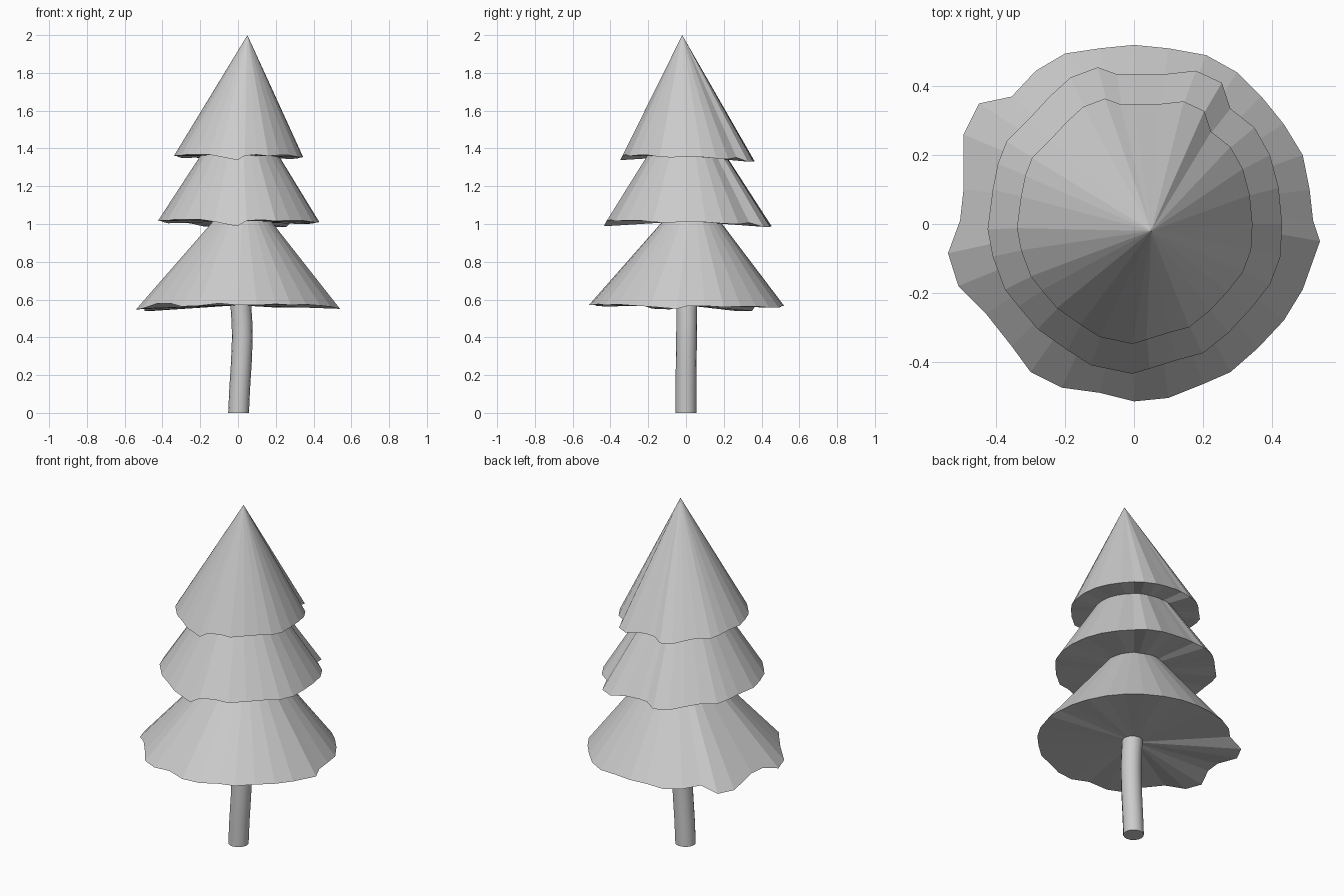
import bpy, bmesh, math

if "Cube" in bpy.data.objects:
    bpy.data.objects.remove(bpy.data.objects["Cube"])

# Wavy skirt outlines, seen from above (counted clockwise from the back)
LOW_RIM = [(0, .52), (.10, .51), (.21, .49), (.30, .44), (.37, .37), (.435, .29), (.49, .20), (.51, .10),
           (.52, .01), (.54, -.05), (.49, -.19), (.435, -.28), (.36, -.36), (.28, -.43), (.20, -.465), (.10, -.505),
           (0, -.515), (-.10, -.49), (-.21, -.475), (-.30, -.43), (-.355, -.355), (-.43, -.26), (-.51, -.18),
           (-.54, -.085), (-.505, .01), (-.495, .10), (-.495, .26), (-.45, .35), (-.355, .37), (-.285, .445),
           (-.20, .495), (-.10, .51)]
UPPER_RIM = [(0, .435), (.09, .435), (.18, .445), (.255, .41), (.28, .335), (.35, .28), (.395, .20), (.42, .105),
             (.43, 0), (.425, -.095), (.395, -.175), (.34, -.245), (.275, -.315), (.20, -.375), (.125, -.395),
             (.045, -.42), (-.005, -.435), (-.125, -.41), (-.195, -.365), (-.28, -.305), (-.335, -.24),
             (-.375, -.19), (-.41, -.095), (-.425, -.015), (-.41, .10), (-.395, .175), (-.37, .24), (-.305, .305),
             (-.245, .37), (-.185, .425), (-.105, .455), (-.05, .435)]


def finish(name, bm):
    bmesh.ops.recalc_face_normals(bm, faces=bm.faces)
    me = bpy.data.meshes.new(name)
    bm.to_mesh(me)
    bm.free()
    ob = bpy.data.objects.new(name, me)
    bpy.context.collection.objects.link(ob)
    return ob


def tier(name, rim, scale, z, mean_r, apex, front_dip=0):
    """Faceted cone over a wavy rim; longer branch tips hang lower."""
    bm = bmesh.new()
    ring = []
    for i, (x, y) in enumerate(rim):
        sag = max(-.01, min(.03, .7 * (math.hypot(x, y) - mean_r)))
        if i == 16:
            sag += front_dip
        ring.append(bm.verts.new((x * scale, y * scale, z - sag)))
    tip = bm.verts.new(apex)
    base = bm.verts.new((0, 0, z))
    for i, v in enumerate(ring):
        w = ring[(i + 1) % len(ring)]
        bm.faces.new((v, w, tip))
        bm.faces.new((w, v, base))
    return finish(name, bm)


tier("lower_branches", LOW_RIM, 1, .57, .515, (.03, .04, 1.20))
tier("middle_branches", UPPER_RIM, 1, 1.015, .425, (.015, 0, 1.69), .02)
tier("top_branches", UPPER_RIM, .8, 1.36, .425, (.05, -.02, 2.0), .015)

# Slightly bent trunk
bm = bmesh.new()
SIDES, R = 16, .055
rings = []
for cx, cy, z in [(.003, 0, 0), (.009, 0, .13), (.018, .001, .27), (.023, .003, .4), (.021, .004, .48),
                  (.015, .004, .57), (.01, .004, .65)]:
    rings.append([bm.verts.new((cx + R * math.cos(a), cy + R * math.sin(a), z))
                  for a in (math.tau * k / SIDES for k in range(SIDES))])
for lo, hi in zip(rings, rings[1:]):
    for k in range(SIDES):
        n = (k + 1) % SIDES
        bm.faces.new((lo[k], lo[n], hi[n], hi[k])).smooth = True
bm.faces.new(rings[0])
bm.faces.new(rings[-1])
finish("trunk", bm)
